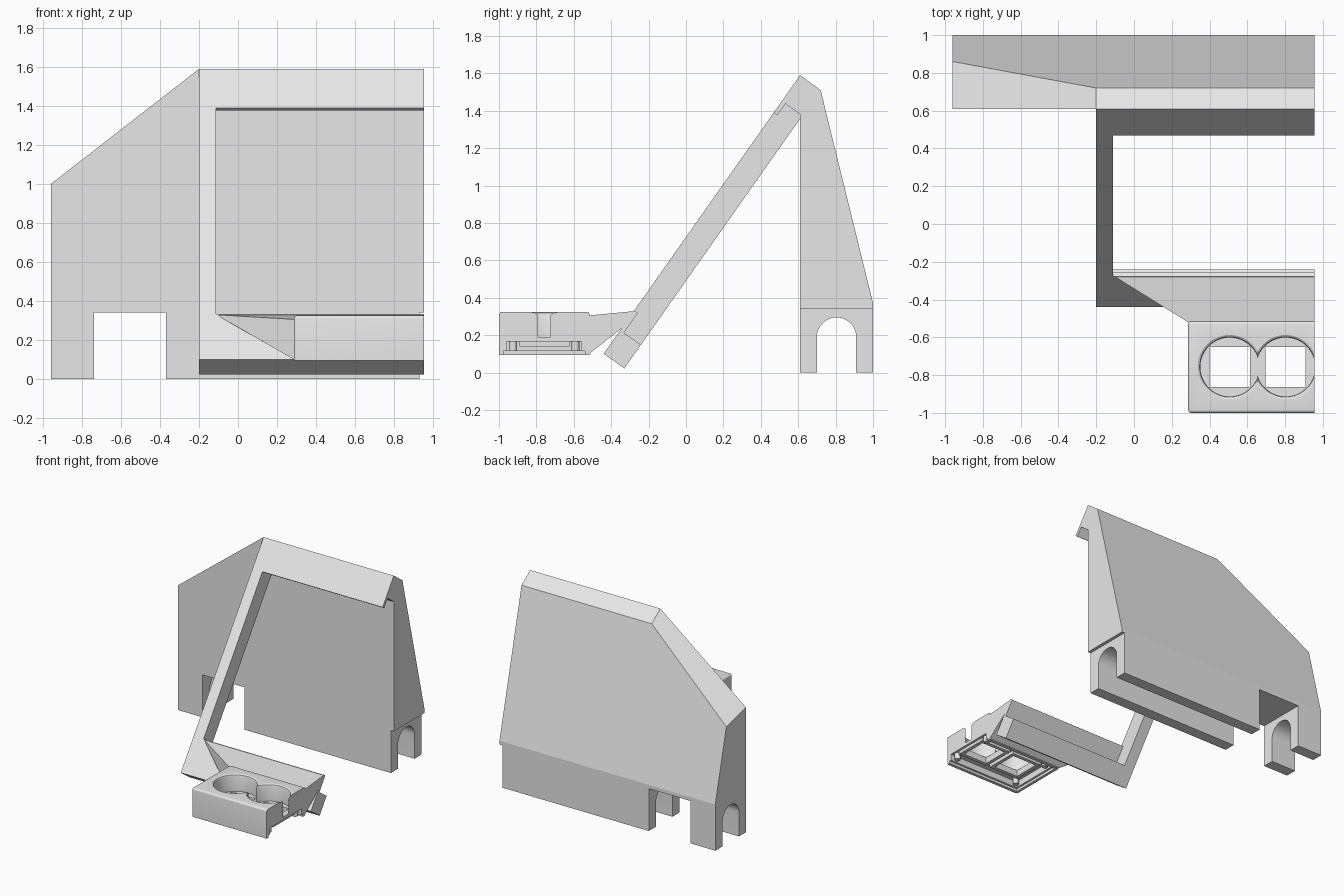
import bpy, bmesh, math

if "Cube" in bpy.data.objects:
    bpy.data.objects.remove(bpy.data.objects["Cube"])

grey = bpy.data.materials.new("plain_grey")
grey.diffuse_color = (0.8, 0.8, 0.8, 1)
grey.use_nodes = True
grey.node_tree.nodes["Principled BSDF"].inputs["Base Color"].default_value = grey.diffuse_color
XR = 0.955  # flat right end shared by all parts


def finish(name, bm, smooth=False):
    bmesh.ops.recalc_face_normals(bm, faces=bm.faces)
    me = bpy.data.meshes.new(name)
    bm.to_mesh(me)
    bm.free()
    ob = bpy.data.objects.new(name, me)
    bpy.context.collection.objects.link(ob)
    me.materials.append(grey)
    if smooth:
        shade(ob)
    return ob


def shade(ob):
    bpy.ops.object.select_all(action='DESELECT')
    ob.select_set(True)
    bpy.context.view_layer.objects.active = ob
    bpy.ops.object.shade_smooth_by_angle(angle=math.radians(30))


def loft(name, sections, smooth=False):
    """Skin a list of (x, [(y, z), ...]) sections and cap both ends."""
    bm = bmesh.new()
    rings = [[bm.verts.new((x, y, z)) for y, z in pts] for x, pts in sections]
    n = len(rings[0])
    for a, b in zip(rings, rings[1:]):
        for i in range(n):
            j = (i + 1) % n
            bm.faces.new((a[i], a[j], b[j], b[i]))
    bm.faces.new(rings[0])
    bm.faces.new(rings[-1])
    return finish(name, bm, smooth)


def prism(name, x0, x1, pts, smooth=False):
    return loft(name, [(x0, pts), (x1, pts)], smooth)


def box(name, x0, x1, y0, y1, z0, z1):
    return prism(name, x0, x1, [(y0, z0), (y1, z0), (y1, z1), (y0, z1)])


def lathe(name, cx, cy, profile, n=48):
    """Closed turned solid from (radius, z) pairs."""
    bm = bmesh.new()
    rings = [[bm.verts.new((cx + r * math.cos(2 * math.pi * i / n),
                            cy + r * math.sin(2 * math.pi * i / n), z))
              for i in range(n)] for r, z in profile]
    for a, b in zip(rings, rings[1:]):
        for i in range(n):
            j = (i + 1) % n
            bm.faces.new((a[i], a[j], b[j], b[i]))
    bm.faces.new(rings[0])
    bm.faces.new(rings[-1])
    return finish(name, bm)


def cut(ob, cutter):
    cutter.hide_render = True
    mod = ob.modifiers.new("cut", 'BOOLEAN')
    mod.operation, mod.solver, mod.object = 'DIFFERENCE', 'EXACT', cutter
    bpy.context.view_layer.objects.active = ob
    bpy.ops.object.modifier_apply(modifier=mod.name)
    bpy.data.objects.remove(cutter, do_unlink=True)


# Tall wedge body with a sloping left shoulder
def body_section(top_z, back_y, back_z):
    return [(0.61, 0.34), (0.61, top_z), (back_y, back_z), (1, 0.37), (1, 0.34)]


full = body_section(1.59, 0.72, 1.51)
loft("body", [(-0.96, body_section(1.0, 0.86, 0.94)), (-0.2, full), (XR, full)])

# Arched feet, split by a gap
arch = [(0.805 + 0.105 * math.cos(math.pi * i / 20),
         0.19 + 0.105 * math.sin(math.pi * i / 20)) for i in range(21)]
foot = [(0.61, 0.34), (1, 0.34), (1, 0), (0.91, 0)] + arch + [(0.70, 0), (0.61, 0)]
prism("left_foot", -0.96, -0.74, foot, True)
prism("long_foot", -0.37, 0.93, foot, True)

# Leaning frame: s runs down the slope, d goes into its thickness
SL, SD = (-0.576, -0.817), (0.817, -0.576)


def on_slope(s, d):
    return (0.61 + s * SL[0] + d * SD[0], 1.59 + s * SL[1] + d * SD[1])


END, T, LIP = 1.823, 0.135, 0.024
prism("frame_side", -0.2, -0.112,
      [(0.61, 1.59), on_slope(END, 0), on_slope(END, T), (0.61, 1.357)])
prism("frame_top", -0.112, XR,
      [(0.61, 1.59), on_slope(0.245, 0), on_slope(0.245, LIP),
       on_slope(0.169, LIP), (0.61, 1.38)])
prism("frame_bottom", -0.112, XR,
      [on_slope(1.54, 0), on_slope(END, 0), on_slope(END, T),
       on_slope(1.669, T), on_slope(1.669, LIP), on_slope(1.54, LIP)])

# Bracket flaring from the frame to the tray
top, low = on_slope(1.54, 0.005), on_slope(1.64, 0.005)
bm = bmesh.new()
for x, (y, z) in ((-0.112, top), (XR, top), (0.03, low), (XR, low),
                  (0.295, (-0.525, 0.305)), (XR, (-0.525, 0.305)),
                  (0.295, (-0.525, 0.095)), (XR, (-0.525, 0.095))):
    bm.verts.new((x, y, z))
bmesh.ops.convex_hull(bm, input=bm.verts)
finish("bracket", bm)

# Tray block, rounded on its upper and front-left edges
tray = box("tray", 0.287, XR, -1, -0.515, 0.095, 0.325)
bm = bmesh.new()
bm.from_mesh(tray.data)
edges = [e for e in bm.edges
         if any(v.co.z > 0.3 for v in e.verts) and any(v.co.x < 0.5 for v in e.verts)]
bmesh.ops.bevel(bm, geom=edges, offset=0.016, segments=4, profile=0.5, affect='EDGES')
bm.to_mesh(tray.data)
bm.free()

# Stepped recess under the tray, open to the right
cut(tray, box("recess_low", 0.31, 1.1, -0.975, -0.54, 0, 0.115))
cut(tray, box("recess_high", 0.325, 1.1, -0.96, -0.56, 0.05, 0.165))

# Two round cups with eased rims, each with a square hole and a rim beneath it
for i, cx in enumerate((0.507, 0.803)):
    cut(tray, lathe("cup_cutter", cx, -0.757,
                    [(0.156, 0.19), (0.156, 0.308), (0.16, 0.319), (0.172, 0.3265), (0.172, 0.4)]))
    h, w = 0.106, 0.134
    cut(tray, box("hole_cutter", cx - h, cx + h, -0.757 - h, -0.757 + h, 0, 0.3))
    rim = box("hole_rim_%d" % i, cx - w, cx + w, -0.757 - w, -0.757 + w, 0.14, 0.166)
    cut(rim, box("rim_cutter", cx - h, cx + h, -0.757 - h, -0.757 + h, 0, 0.3))
shade(tray)

# Small pegs in the recess corners
for x in (0.36, 0.92):
    for y in (-0.925, -0.592):
        shade(lathe("peg", x, y, [(0.022, 0.115), (0.022, 0.166)], 16))
